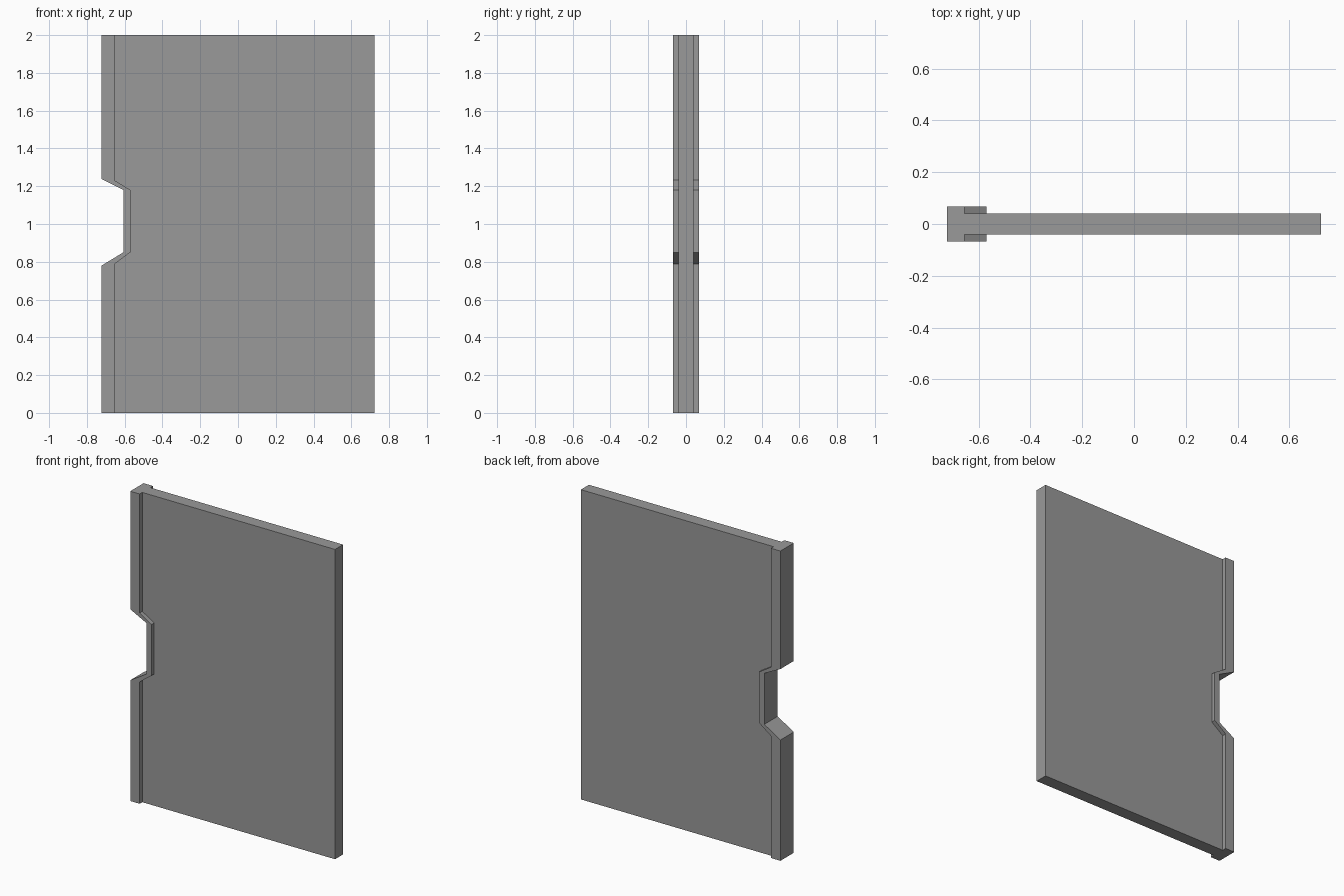
import bpy
import bmesh

cube = bpy.data.objects.get("Cube")
if cube:
    bpy.data.objects.remove(cube, do_unlink=True)

grey = bpy.data.materials.new("plain grey")
grey.use_nodes = True
colour = (0.32, 0.32, 0.32, 1)
grey.diffuse_color = colour
grey.node_tree.nodes["Principled BSDF"].inputs["Base Color"].default_value = colour


def slab(name, outline, half_depth):
    """Extrude an (x, z) outline evenly to both sides of y = 0."""
    bm = bmesh.new()
    face = bm.faces.new([bm.verts.new((x, -half_depth, z)) for x, z in outline])
    grown = bmesh.ops.extrude_face_region(bm, geom=[face])["geom"]
    verts = [g for g in grown if isinstance(g, bmesh.types.BMVert)]
    bmesh.ops.translate(bm, verts=verts, vec=(0, 2 * half_depth, 0))
    bmesh.ops.recalc_face_normals(bm, faces=bm.faces)
    mesh = bpy.data.meshes.new(name)
    bm.to_mesh(mesh)
    bm.free()
    mesh.materials.append(grey)
    obj = bpy.data.objects.new(name, mesh)
    bpy.context.collection.objects.link(obj)
    return obj


def notched_edge(x_edge, x_notch, low, high):
    """Bottom-to-top edge line with a tapered notch."""
    return [(x_edge, 0), (x_edge, low), (x_notch, 0.85),
            (x_notch, 1.18), (x_edge, high), (x_edge, 2)]


outer = notched_edge(-0.722, -0.607, 0.78, 1.238)
inner = notched_edge(-0.655, -0.57, 0.787, 1.232)

# Thick edge strip that follows the handle notch
slab("edge_strip", outer + inner[::-1], 0.068)

# Thinner door panel fitted against the strip
slab("door_panel", inner + [(0.722, 2), (0.722, 0)], 0.041)
